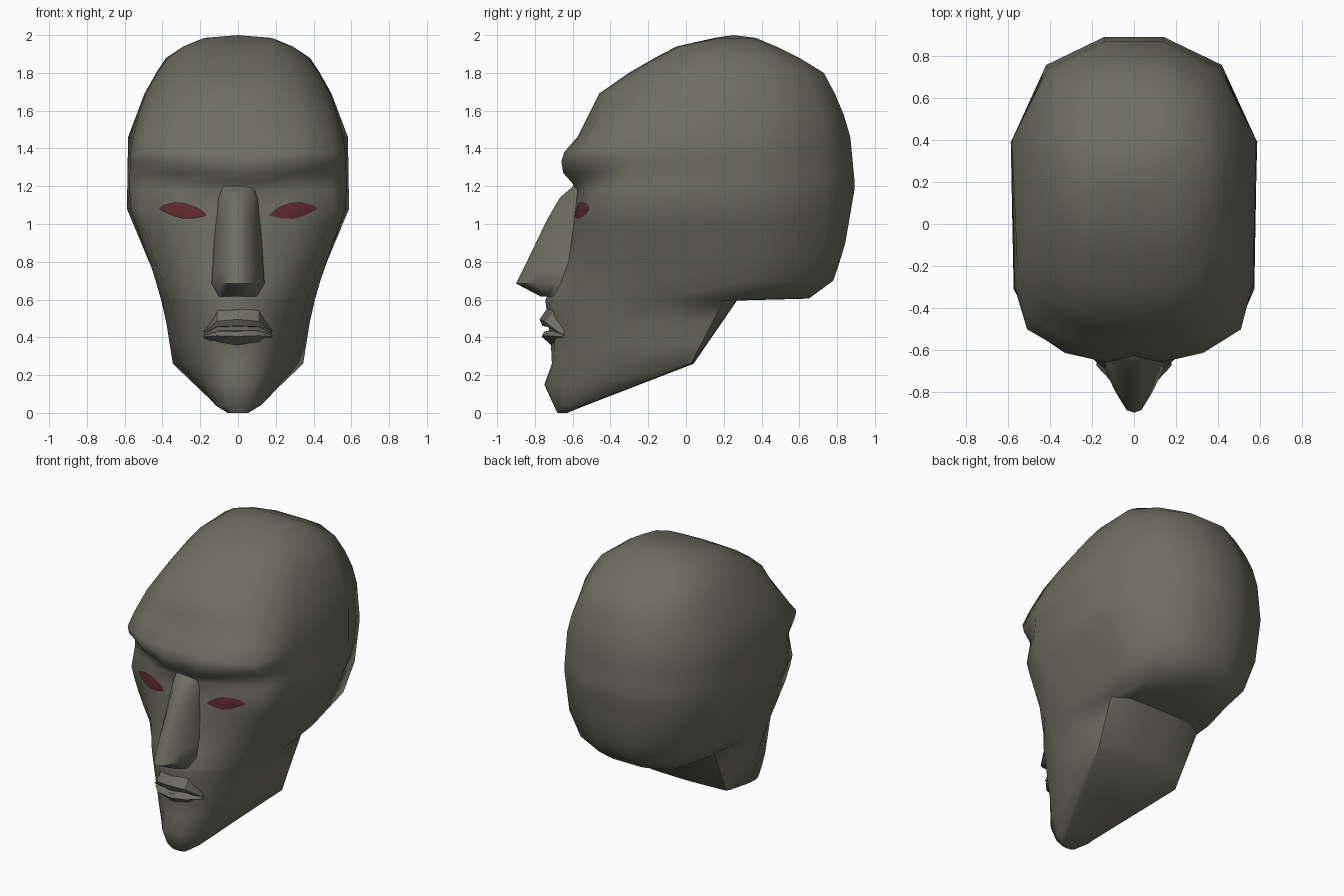
import bpy, bmesh, math
from mathutils import Vector
from mathutils.bvhtree import BVHTree


def material(name, rgb):
    m = bpy.data.materials.new(name)
    m.diffuse_color = (*rgb, 1)
    return m


skin = material("olive grey skin", (0.158, 0.155, 0.123))
red = material("dark red eye", (0.12, 0.024, 0.028))


def finish(bm, name, mat, angle=50):
    mesh = bpy.data.meshes.new(name)
    bm.to_mesh(mesh)
    bm.free()
    mesh.materials.append(mat)
    for p in mesh.polygons:
        p.use_smooth = True
    mesh.set_sharp_from_angle(angle=math.radians(angle))
    ob = bpy.data.objects.new(name, mesh)
    bpy.context.collection.objects.link(ob)
    return ob


def loft(name, rings, mat, apex=None, angle=50):
    """Skin closed rings of equal length and cap both ends."""
    bm = bmesh.new()
    vs = [[bm.verts.new(p) for p in r] for r in rings]
    n = len(vs[0])
    for a, b in zip(vs, vs[1:]):
        for i in range(n):
            j = (i + 1) % n
            bm.faces.new((a[i], a[j], b[j], b[i]))
    bm.faces.new(vs[0])
    top = bm.faces.new(vs[-1])
    if apex:
        bmesh.ops.poke(bm, faces=[top])["verts"][0].co = apex
    bmesh.ops.recalc_face_normals(bm, faces=bm.faces[:])
    return finish(bm, name, mat, angle)


def at(guide, z):
    """Point on a guide curve of (z, x, y) keys at height z."""
    for (z0, x0, y0), (z1, x1, y1) in zip(guide, guide[1:]):
        if z <= z1:
            t = (z - z0) / (z1 - z0)
            return Vector((x0 + (x1 - x0) * t, y0 + (y1 - y0) * t, z))
    return Vector((guide[-1][1], guide[-1][2], z))


# guide curves running from chin to crown: (height, half width, depth)
centre = [(0, 0, -.68), (.02, 0, -.69), (.15, 0, -.75), (.26, 0, -.71), (.36, 0, -.715),
          (.6, 0, -.745), (.75, 0, -.66), (1.18, 0, -.58), (1.33, 0, -.63), (1.46, 0, -.575),
          (1.69, 0, -.46), (1.83, 0, -.26), (1.94, 0, -.05), (1.985, 0, .15)]
inner = [(0, .03, -.675), (.04, .06, -.70), (.15, .07, -.745), (.26, .09, -.70), (.36, .12, -.695),
         (.6, .13, -.70), (.8, .14, -.62), (1.0, .14, -.59), (1.18, .13, -.57), (1.27, .12, -.65),
         (1.33, .13, -.66), (1.38, .14, -.645), (1.46, .15, -.57), (1.69, .17, -.455),
         (1.83, .18, -.25), (1.94, .16, -.04), (1.985, .08, .16)]
middle = [(0, .05, -.665), (.04, .11, -.65), (.15, .15, -.64), (.26, .20, -.60), (.6, .26, -.59),
          (.8, .29, -.56), (1.08, .30, -.56), (1.22, .30, -.53), (1.33, .33, -.615),
          (1.38, .34, -.60), (1.5, .35, -.5), (1.69, .32, -.39), (1.83, .29, -.2),
          (1.94, .23, .0), (1.985, .15, .18)]
cheek = [(0, .055, -.655), (.04, .12, -.6), (.15, .20, -.45), (.26, .285, -.35), (.53, .345, -.38),
         (.75, .42, -.42), (.95, .49, -.44), (1.08, .51, -.46), (1.26, .49, -.44), (1.36, .51, -.52),
         (1.44, .51, -.45), (1.58, .48, -.33), (1.73, .42, -.18), (1.85, .36, -.05),
         (1.94, .27, .1), (1.985, .18, .22)]
jaw = [(0, .05, -.645), (.04, .115, -.54), (.26, .345, .0), (.53, .388, -.08), (.75, .45, -.18),
       (1.0, .54, -.29), (1.1, .575, -.32), (1.36, .572, -.29), (1.5, .55, -.2),
       (1.73, .475, .0), (1.88, .37, .1), (1.94, .29, .18), (1.985, .18, .26)]
temple = [(0, .045, -.64), (.04, .10, -.535), (.26, .33, .025), (.595, .36, .2), (.605, .37, .3),
          (.75, .45, .34), (1.08, .588, .39), (1.46, .582, .4), (1.73, .48, .42),
          (1.88, .38, .4), (1.94, .29, .37), (1.985, .17, .32)]
back_corner = [(0, .03, -.635), (.04, .06, -.53), (.26, .17, .035), (.595, .25, .265),
               (.605, .30, .56), (.7, .36, .66), (.9, .40, .73), (1.2, .42, .76), (1.46, .41, .74),
               (1.63, .38, .71), (1.8, .31, .64), (1.91, .24, .51), (1.985, .13, .36)]
back = [(0, .01, -.63), (.04, .02, -.53), (.26, .06, .04), (.595, .10, .27), (.605, .12, .65),
        (.7, .13, .78), (.88, .14, .84), (1.2, .14, .895), (1.46, .14, .87), (1.63, .14, .82),
        (1.8, .13, .73), (1.91, .12, .55), (1.985, .06, .37)]
guides = (centre, inner, middle, cheek, jaw, temple, back_corner, back)
heights = (0, .04, .15, .26, .36, .48, .595, .605, .7, .8, .9, 1.0, 1.08, 1.18, 1.22, 1.27,
           1.33, 1.38, 1.46, 1.58, 1.69, 1.8, 1.88, 1.94, 1.985)


def mirrored(half):
    """Close a half ring whose first point lies on x = 0."""
    return half + [Vector((-p.x, p.y, p.z)) for p in reversed(half[1:])]


head = loft("head", [mirrored([at(g, z) for g in guides]) for z in heights], skin,
            apex=(0, .25, 2.0))

# nose: height, ridge half width, ridge depth, base half width, base depth
nose = []
for z, rx, ry, bx, by in ((.615, .03, -.755, .10, -.70), (.685, .035, -.888, .14, -.69),
                          (.76, .045, -.85, .135, -.65), (1.02, .04, -.725, .12, -.58),
                          (1.14, .04, -.655, .11, -.565), (1.20, .05, -.585, .09, -.56)):
    mx, my = (rx + bx) / 2 + .005, (ry + by) / 2 - .005
    nose.append(mirrored([Vector(p) for p in ((0, ry - .012, z), (rx, ry, z), (mx, my, z),
                                              (bx, by, z), (bx, by + .12, z))]))
loft("nose", nose, skin)

# lips: wedge sections swept across the mouth, drooping at the corners
for name, section in (("upper_lip", ((-.73, .56), (-.775, .495), (-.76, .46), (-.68, .455))),
                      ("lower_lip", ((-.69, .445), (-.75, .43), (-.765, .405), (-.705, .35)))):
    rings = []
    for x, push, drop, size in ((-.18, .10, .035, .25), (-.11, .025, .003, .85), (0, 0, 0, 1),
                                (.11, .025, .003, .85), (.18, .10, .035, .25)):
        rings.append([(x, y + push, .45 + (z - .45) * size - drop) for y, z in section])
    loft(name, rings, skin, angle=40)

# eyes: thin almond plates laid on the face
tree = BVHTree.FromPolygons([v.co for v in head.data.vertices],
                            [p.vertices[:] for p in head.data.polygons])
for side, name in ((1, "right_eye"), (-1, "left_eye")):
    bm = bmesh.new()
    columns = []
    for i in range(13):
        t = .02 + .96 * i / 12
        mid = 1.045 + .035 * t
        up, down = .05 * math.sin(math.pi * t) ** .7, .033 * math.sin(math.pi * t)
        col = []
        for z in (mid - down, mid - down / 2, mid, mid + up / 2, mid + up):
            x = side * (.165 + .255 * t)
            hit = tree.ray_cast(Vector((x, -2, z)), Vector((0, 1, 0)))[0]
            col.append(bm.verts.new((x, hit.y - .009, z)))
        columns.append(col)
    for a, b in zip(columns, columns[1:]):
        for k in range(4):
            quad = (a[k], b[k], b[k + 1], a[k + 1])
            bm.faces.new(quad if side > 0 else quad[::-1])
    finish(bm, name, red)
